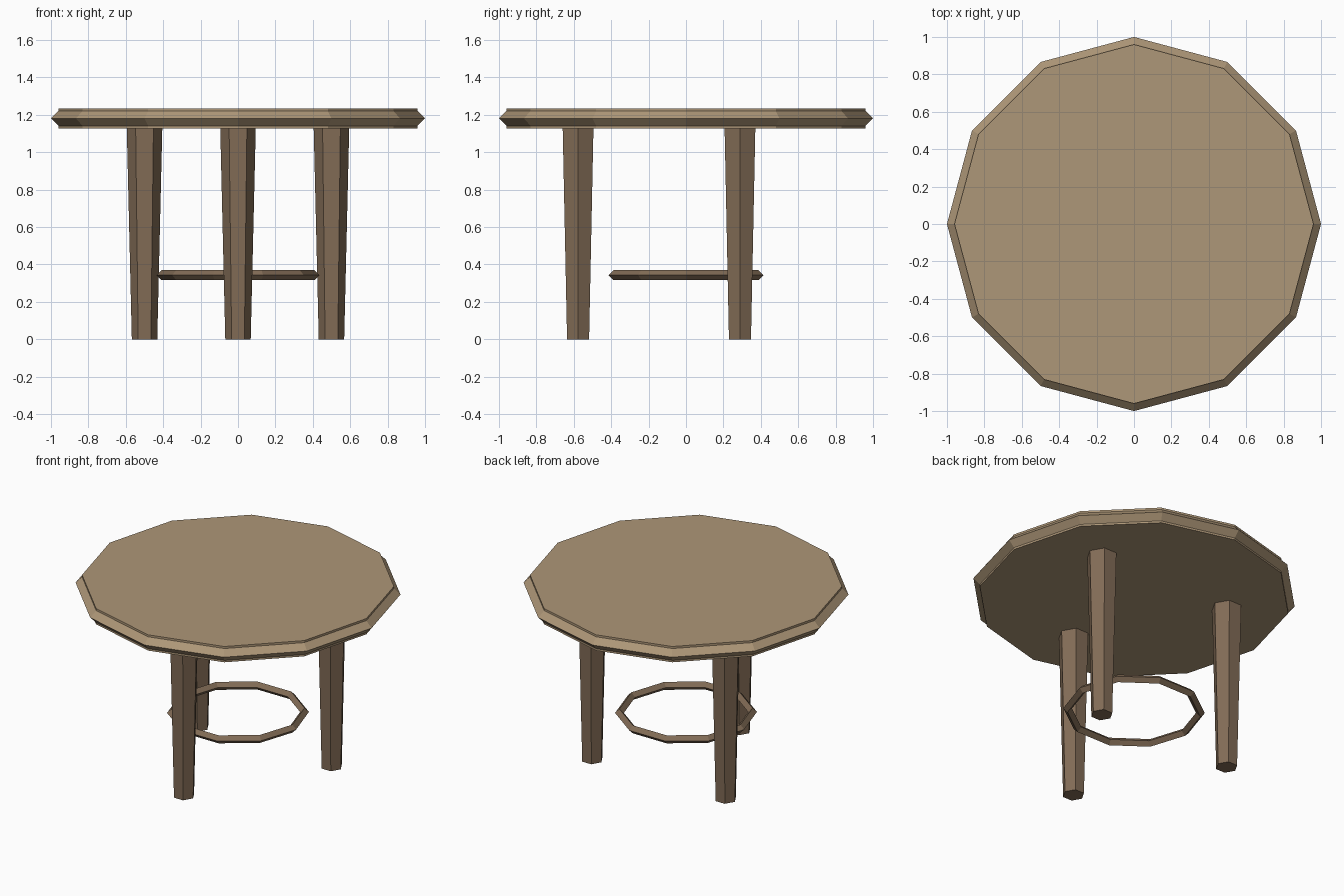
import bpy
from math import sin, cos, pi, radians

cube = bpy.data.objects.get("Cube")
if cube:
    bpy.data.objects.remove(cube, do_unlink=True)


def make_material(name, rgb):
    """Flat material from an sRGB colour, stored as linear values."""
    colour = [(c / 255 / 12.92) if c < 11 else ((c / 255 + 0.055) / 1.055) ** 2.4
              for c in rgb] + [1.0]
    mat = bpy.data.materials.new(name)
    mat.use_nodes = True
    mat.diffuse_color = colour
    mat.node_tree.nodes["Principled BSDF"].inputs["Base Color"].default_value = colour
    return mat


light_wood = make_material("light wood", (174, 151, 120))
dark_wood = make_material("dark wood", (130, 108, 86))


def add_mesh(name, verts, faces, mat, location):
    mesh = bpy.data.meshes.new(name)
    mesh.from_pydata(verts, [], faces)
    mesh.materials.append(mat)
    obj = bpy.data.objects.new(name, mesh)
    obj.location = location
    bpy.context.collection.objects.link(obj)
    return obj


def lathe(name, profile, sides, mat, location=(0, 0, 0), closed=False):
    """Sweep (radius, z) points round z; a closed profile gives a ring,
    an open one (bottom to top) is capped at both ends."""
    n = len(profile)
    verts = [(r * cos(2 * pi * s / sides), r * sin(2 * pi * s / sides), z)
             for r, z in profile for s in range(sides)]
    faces = []
    for i in range(n if closed else n - 1):
        a, b = i * sides, (i + 1) % n * sides
        for s in range(sides):
            t = (s + 1) % sides
            faces.append((a + s, a + t, b + t, b + s))
    if not closed:
        faces.append(tuple(reversed(range(sides))))
        faces.append(tuple(range((n - 1) * sides, n * sides)))
    return add_mesh(name, verts, faces, mat, location)


def diamond_ring(name, radius, half, z, sides, mat):
    """Faceted ring with a diamond cross-section."""
    profile = [(radius + half, 0), (radius, half), (radius - half, 0), (radius, -half)]
    return lathe(name, profile, sides, mat, (0, 0, z), closed=True)


# Table top with its pointed edge trim
lathe("table_top", [(0.96, 1.128), (0.96, 1.235)], 12, light_wood)
diamond_ring("table_edge_trim", 0.96, 0.04, 1.181, 12, light_wood)

# Three tapered six-sided legs
for name, angle in (("front_leg", 270), ("back_left_leg", 30), ("back_right_leg", 150)):
    a = radians(angle)
    lathe(name, [(0.068, 0), (0.095, 1.13)], 6, dark_wood,
          (0.577 * cos(a), 0.577 * sin(a), 0))

# Low ring between the legs
diamond_ring("foot_ring", 0.408, 0.027, 0.343, 10, dark_wood)
